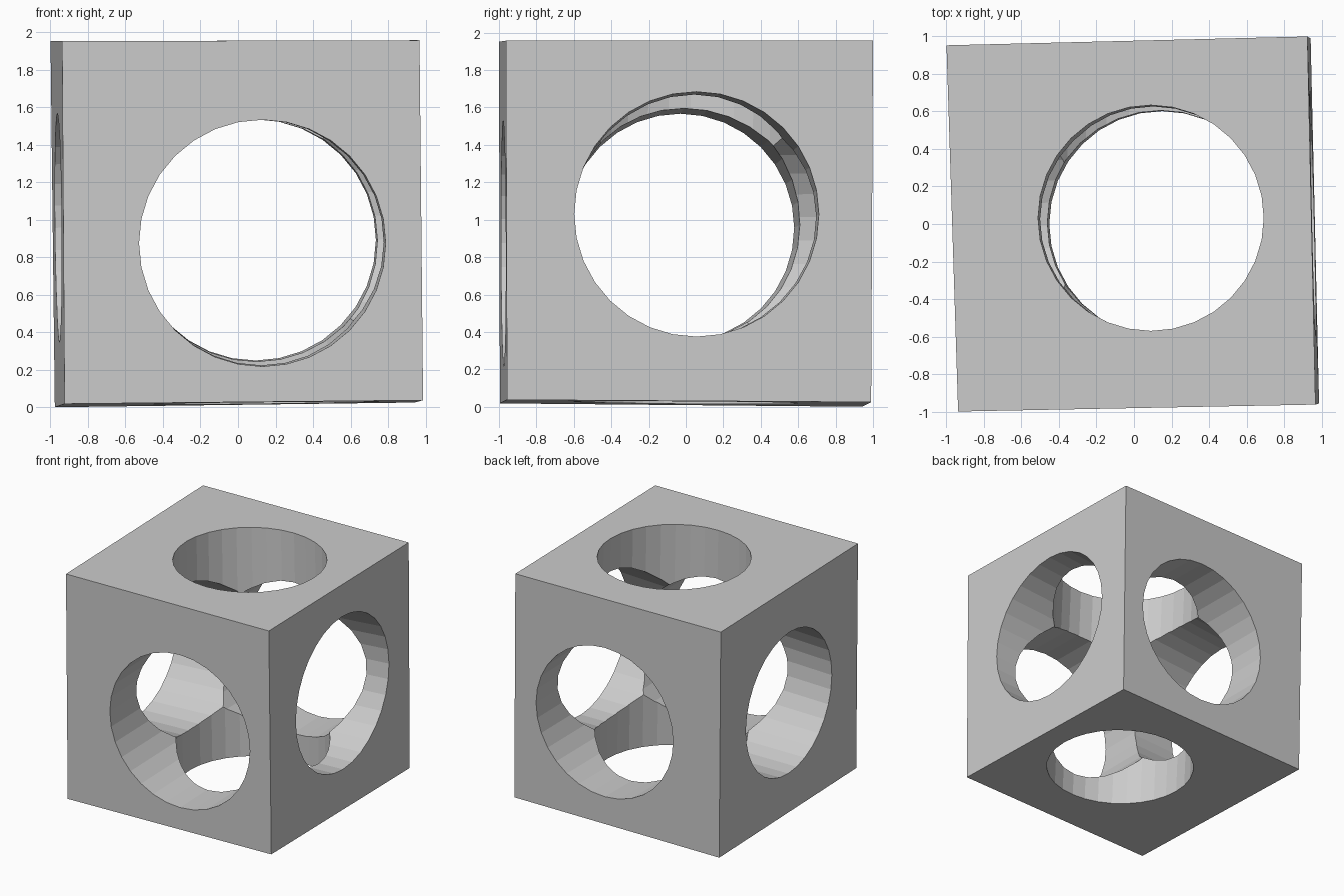
import bpy
import bmesh
import math
from mathutils import Vector

SIDES = 32

old = bpy.data.objects.get("Cube")
if old:
    bpy.data.objects.remove(old, do_unlink=True)

# One plain grey for the whole block
grey = bpy.data.materials.new("light grey")
grey.use_nodes = True
colour = (0.6, 0.6, 0.6, 1.0)
grey.diffuse_color = colour
grey.node_tree.nodes["Principled BSDF"].inputs["Base Color"].default_value = colour


def make_object(name, bm):
    bmesh.ops.recalc_face_normals(bm, faces=bm.faces[:])
    mesh = bpy.data.meshes.new(name)
    bm.to_mesh(mesh)
    bm.free()
    mesh.materials.append(grey)
    obj = bpy.data.objects.new(name, mesh)
    bpy.context.scene.collection.objects.link(obj)
    return obj


def make_block():
    # Slightly askew cube: bottom corners, then top corners
    corners = [
        (-0.925, -0.995, 0.018), (0.987, -0.957, 0.037),
        (0.942, 0.99, 0.025), (-0.977, 0.942, 0.0),
        (-0.938, -1.0, 1.952), (0.968, -0.963, 1.957),
        (0.925, 1.0, 1.957), (-1.0, 0.953, 1.952)]
    bm = bmesh.new()
    vs = [bm.verts.new(c) for c in corners]
    bm.faces.new(vs[:4])
    bm.faces.new(vs[4:])
    for i in range(4):
        j = (i + 1) % 4
        bm.faces.new((vs[i], vs[j], vs[j + 4], vs[i + 4]))
    return make_object("drilled_block", bm)


def make_bore(name, start, end, r0, r1, axis):
    # Tapered, tilted cutter whose rings lie square to the given axis,
    # lengthened a little past both openings
    start, end = Vector(start), Vector(end)
    u, v = [Vector([float(k == a) for k in range(3)]) for a in range(3) if a != axis]
    bm = bmesh.new()
    rings = []
    for t in (-0.1, 1.1):
        c, r = start.lerp(end, t), r0 + (r1 - r0) * t
        angles = [2 * math.pi * i / SIDES for i in range(SIDES)]
        rings.append([bm.verts.new(c + r * (math.cos(a) * u + math.sin(a) * v))
                      for a in angles])
    for ring in rings:
        bm.faces.new(ring)
    for i in range(SIDES):
        j = (i + 1) % SIDES
        bm.faces.new((rings[0][i], rings[0][j], rings[1][j], rings[1][i]))
    obj = make_object(name, bm)
    obj.hide_render = True
    return obj


block = make_block()
bores = [
    make_bore("side_bore", (0.96, 0.057, 1.03), (-0.96, -0.03, 0.957), 0.655, 0.61, 0),
    make_bore("front_bore", (0.13, -0.98, 0.875), (0.093, 0.97, 0.892), 0.658, 0.643, 1),
    make_bore("upright_bore", (0.09, 0.032, 1.955), (0.15, 0.0, 0.02), 0.602, 0.602, 2),
]

# Drill the three crossing bores
for bore in bores:
    cut = block.modifiers.new(bore.name, "BOOLEAN")
    cut.operation = "DIFFERENCE"
    cut.solver = "EXACT"
    cut.object = bore

bpy.context.view_layer.update()
graph = bpy.context.evaluated_depsgraph_get()
drilled = bpy.data.meshes.new_from_object(block.evaluated_get(graph))
block.modifiers.clear()
block.data = drilled
for bore in bores:
    bpy.data.objects.remove(bore, do_unlink=True)

# Single flat-shaded material
drilled.materials.clear()
drilled.materials.append(grey)
for poly in drilled.polygons:
    poly.material_index = 0
    poly.use_smooth = False
